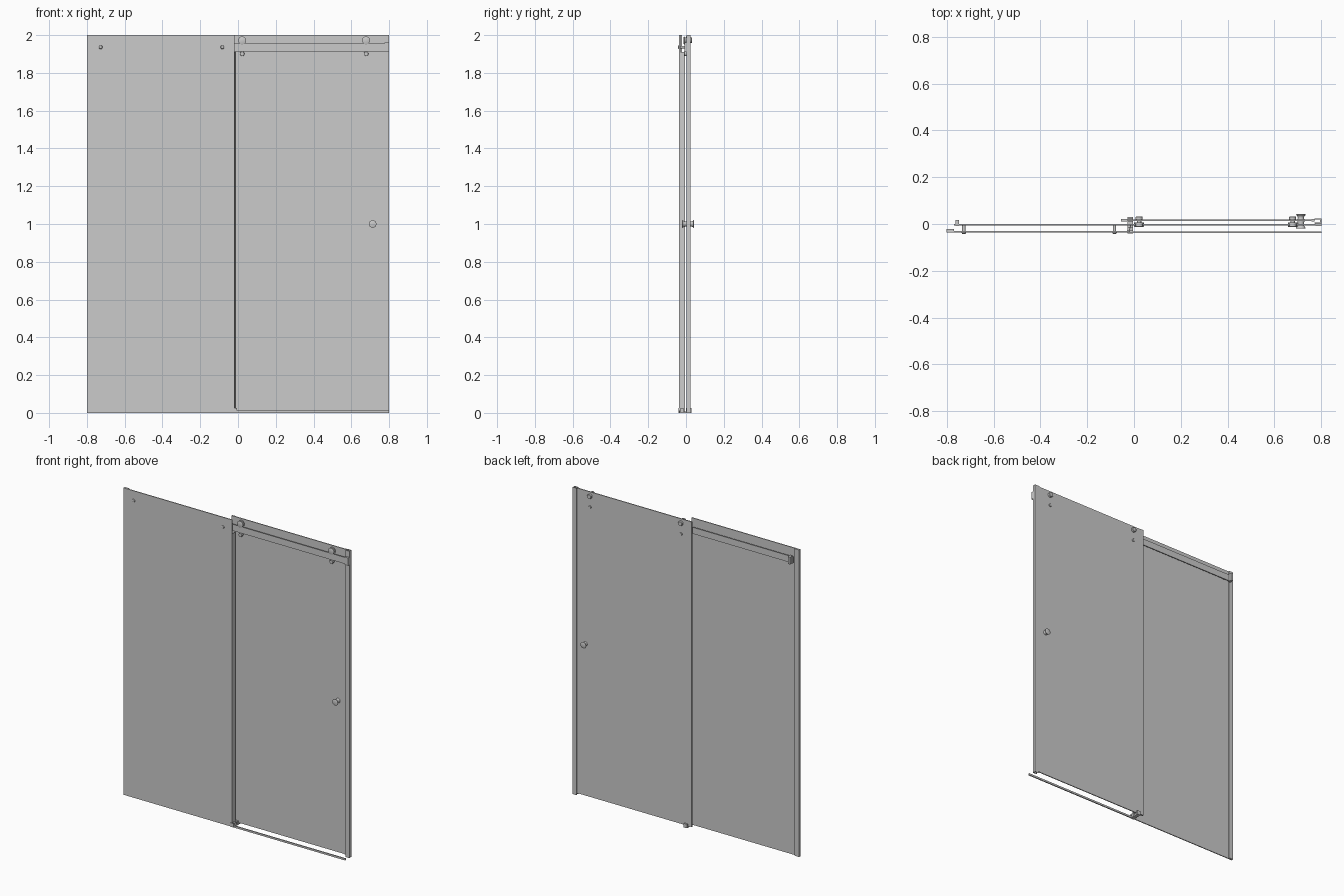
import bpy, bmesh, math
from mathutils import Vector

if "Cube" in bpy.data.objects:
    bpy.data.objects.remove(bpy.data.objects["Cube"])


def mesh_object(name, bm):
    bmesh.ops.recalc_face_normals(bm, faces=bm.faces)
    me = bpy.data.meshes.new(name)
    bm.to_mesh(me)
    bm.free()
    ob = bpy.data.objects.new(name, me)
    bpy.context.collection.objects.link(ob)
    return ob


def box(name, x, y, z):
    bm = bmesh.new()
    bmesh.ops.create_cube(bm, size=1)
    for v in bm.verts:
        for i, (a, b) in enumerate((x, y, z)):
            v.co[i] = (a + b) / 2 + v.co[i] * (b - a)
    return mesh_object(name, bm)


def extrude(name, outline, z0, z1):
    """Prism from an (x, y) outline."""
    bm = bmesh.new()
    face = bm.faces.new([bm.verts.new((x, y, z0)) for x, y in outline])
    r = bmesh.ops.extrude_face_region(bm, geom=[face])
    verts = [g for g in r["geom"] if isinstance(g, bmesh.types.BMVert)]
    bmesh.ops.translate(bm, verts=verts, vec=Vector((0, 0, z1 - z0)))
    return mesh_object(name, bm)


def turned(name, x, z, profile, n=32):
    """Solid of revolution about a y axis; profile is (radius, y)."""
    bm = bmesh.new()
    rings = [[bm.verts.new((x + r * math.cos(2 * math.pi * i / n), y,
                            z + r * math.sin(2 * math.pi * i / n)))
              for i in range(n)] for r, y in profile]
    for a, b in zip(rings, rings[1:]):
        for i in range(n):
            j = (i + 1) % n
            bm.faces.new((a[i], a[j], b[j], b[i]))
    bm.faces.new(rings[0])
    bm.faces.new(rings[-1])
    ob = mesh_object(name, bm)
    bpy.ops.object.select_all(action='DESELECT')
    bpy.context.view_layer.objects.active = ob
    ob.select_set(True)
    bpy.ops.object.shade_smooth_by_angle(angle=math.radians(35))
    return ob


# Glass panels
box("fixed_glass", (-0.8, -0.018), (-0.036, -0.03), (0, 2))
box("door_glass", (-0.05, 0.762), (0.013, 0.019), (0.012, 2))

# Wall channels
box("left_wall_channel", (-0.8, -0.768), (-0.036, -0.022), (0, 2))
extrude("right_wall_channel",
        [(0.8, 0.003), (0.8, 0.024), (0.772, 0.024), (0.772, 0.02), (0.794, 0.02),
         (0.794, 0.007), (0.772, 0.007), (0.772, 0.003)], 0, 2)

# Vertical seals
box("door_closing_seal", (0.758, 0.772), (0.01, 0.021), (0.012, 2))
extrude("door_overlap_seal",
        [(-0.056, 0.021), (-0.03, 0.021), (-0.03, 0.019), (-0.05, 0.019), (-0.05, 0.013),
         (-0.03, 0.013), (-0.03, 0.011), (-0.056, 0.011)], 0.012, 2)
extrude("fixed_panel_seal",
        [(-0.03, -0.029), (-0.018, -0.029), (-0.013, -0.006), (-0.016, -0.006),
         (-0.021, -0.027), (-0.03, -0.027)], 0, 1.91)

# Bottom strip and floor guide
box("floor_sill", (-0.018, 0.8), (-0.038, -0.031), (0, 0.012))
box("guide_base", (-0.028, -0.004), (-0.04, 0.029), (0, 0.008))
for i, (a, b) in enumerate(((-0.04, -0.037), (-0.028, -0.012), (0, 0.011), (0.021, 0.029))):
    box(f"guide_jaw_{i}", (-0.028, -0.004), (a, b), (0.006, 0.026))

# Rail with its end bracket and stops
box("rail", (-0.77, 0.8), (-0.006, 0), (1.914, 1.956))
box("rail_wall_bracket", (0.775, 0.8), (-0.009, 0.003), (1.91, 1.96))
box("rail_stop", (-0.763, -0.748), (-0.008, 0.018), (1.911, 1.959))

# Standoffs holding the rail on the fixed glass
for i, x in enumerate((-0.727, -0.083)):
    turned(f"rail_standoff_{i}", x, 1.936,
           [(0.006, -0.042), (0.008, -0.041), (0.01, -0.036), (0.01, -0.03),
            (0.007, -0.03), (0.007, -0.005)])

# Upper rollers and anti-jump wheels, passing through the door glass
for i, x in enumerate((0.022, 0.678)):
    turned(f"roller_{i}", x, 1.972,
           [(0.019, -0.012), (0.021, -0.011), (0.021, -0.007), (0.016, -0.006),
            (0.016, 0), (0.021, 0.001), (0.021, 0.006), (0.019, 0.007),
            (0.009, 0.007), (0.009, 0.019), (0.015, 0.019), (0.015, 0.03), (0.013, 0.032)])
    turned(f"anti_jump_wheel_{i}", x, 1.901,
           [(0.011, -0.01), (0.012, -0.009), (0.012, 0.006), (0.007, 0.007),
            (0.007, 0.019), (0.009, 0.019), (0.009, 0.024), (0.008, 0.025)])

# Double-sided knob
turned("knob", 0.713, 1.0,
       [(0.018, -0.02), (0.02, -0.019), (0.02, -0.016), (0.014, -0.008), (0.013, 0.0),
        (0.015, 0.012), (0.015, 0.02), (0.013, 0.025), (0.014, 0.032), (0.02, 0.039),
        (0.02, 0.041), (0.018, 0.042)])
